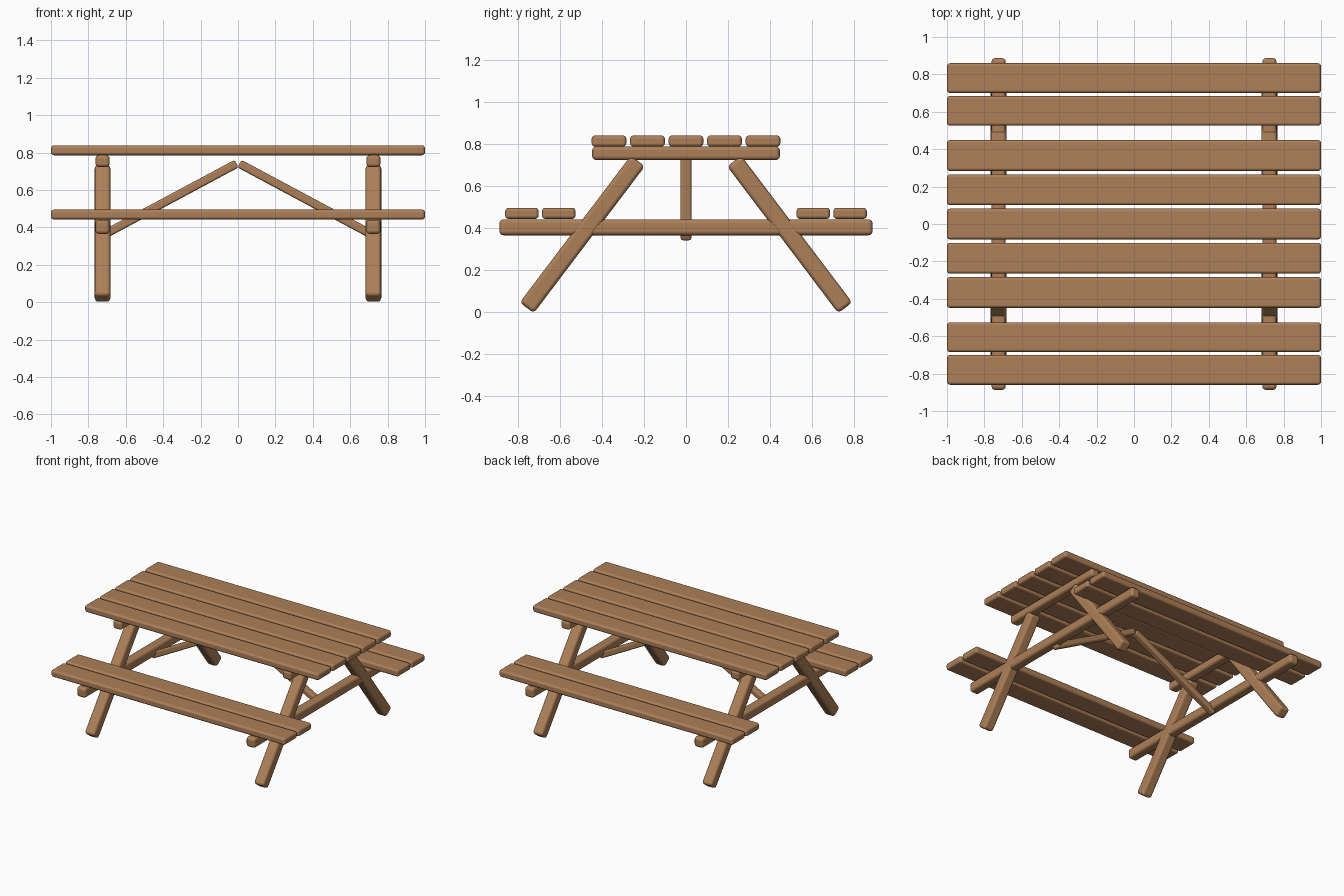
import bpy
from mathutils import Vector, Matrix

cube = bpy.data.objects.get("Cube")
if cube:
    bpy.data.objects.remove(cube, do_unlink=True)

# Single timber colour
wood = bpy.data.materials.new("brown wood")
colour = (0.42, 0.215, 0.098, 1)
wood.diffuse_color = colour
wood.use_nodes = True
wood.node_tree.nodes["Principled BSDF"].inputs["Base Color"].default_value = colour


def timber(name, start, end, width, depth, bevel):
    """Rounded square timber running from start to end, lying in an upright plane."""
    start, end = Vector(start), Vector(end)
    along = (end - start).normalized()
    side = Vector((0, 0, 1)).cross(along).normalized()
    up = along.cross(side)
    bpy.ops.mesh.primitive_cube_add(size=1)
    obj = bpy.context.object
    obj.name = name
    size = Matrix.Diagonal(((end - start).length, width, depth, 1))
    turn = Matrix((along, side, up)).transposed().to_4x4()
    obj.data.transform(turn @ size)
    obj.location = (start + end) / 2
    obj.data.materials.append(wood)
    obj.data.shade_smooth()
    mod = obj.modifiers.new("rounded edges", "BEVEL")
    mod.width = bevel
    mod.segments = 3
    mod.harden_normals = True
    return obj


def board(name, y, z, width, depth):
    timber(name, (-1, y, z), (1, y, z), width, depth, 0.016)


# Table top boards
for i in range(-2, 3):
    board(f"table_board_{i + 3}", i * 0.183, 0.8125, 0.165, 0.053)

# Bench boards
for side, s in (("front", -1), ("back", 1)):
    for part, y in (("inner", 0.605), ("outer", 0.78)):
        board(f"{side}_bench_{part}_board", s * y, 0.469, 0.159, 0.053)

# End frames and diagonal braces
for side, s in (("left", 1), ("right", -1)):
    x = s * 0.724
    timber(f"{side}_top_beam", (x, -0.446, 0.755), (x, 0.446, 0.755), 0.076, 0.066, 0.02)
    timber(f"{side}_bench_beam", (x, -0.887, 0.403), (x, 0.887, 0.403), 0.076, 0.076, 0.02)
    for end, t in (("front", -1), ("back", 1)):
        timber(f"{side}_{end}_leg", (x, t * 0.757, 0.02), (x, t * 0.229, 0.718),
               0.084, 0.084, 0.02)
    timber(f"{side}_brace", (s * 0.725, 0, 0.357), (s * 0.008, 0, 0.741), 0.052, 0.046, 0.012)
